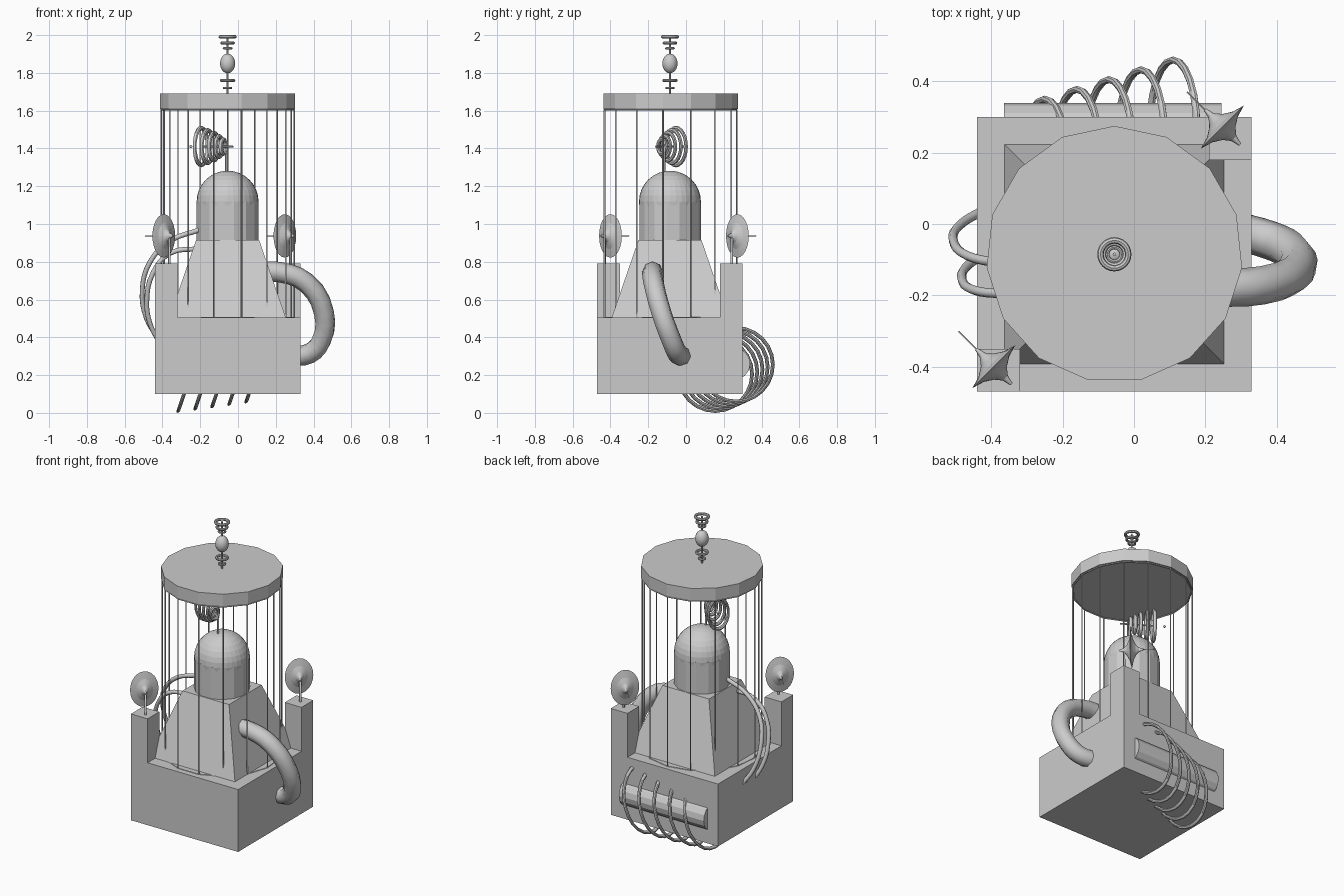
import bpy, bmesh, math
from mathutils import Vector, Matrix

if "Cube" in bpy.data.objects:
    bpy.data.objects.remove(bpy.data.objects["Cube"])

CX, CY = -0.055, -0.085          # axis of the main body
ops = bpy.ops.mesh


def named(name, smooth=False):
    o = bpy.context.object
    o.name = name
    if smooth:
        bpy.ops.object.shade_smooth_by_angle(angle=math.radians(40))
    return o


def box(name, x0, x1, y0, y1, z0, z1):
    ops.primitive_cube_add(size=1, location=((x0+x1)/2, (y0+y1)/2, (z0+z1)/2))
    o = named(name)
    o.scale = (x1-x0, y1-y0, z1-z0)
    return o


def cyl(name, loc, r, z0, z1, n=15, fill='NGON'):
    ops.primitive_cylinder_add(vertices=n, radius=r, depth=z1-z0, end_fill_type=fill,
                               location=(loc[0], loc[1], (z0+z1)/2))
    return named(name)


def torus(name, mat, R, r):
    ops.primitive_torus_add(major_segments=24, minor_segments=8, major_radius=R, minor_radius=r)
    o = named(name, True)
    o.data.transform(mat)
    return o


def ball(name, loc, scale):
    ops.primitive_uv_sphere_add(segments=24, ring_count=12, radius=1, location=loc)
    o = named(name, True)
    o.scale = scale
    return o


def tube(name, pts, r, curved=True, steps=4, sides=2):
    cu = bpy.data.curves.new(name, 'CURVE')
    cu.dimensions = '3D'
    cu.bevel_depth, cu.bevel_resolution, cu.use_fill_caps = r, sides, True
    sp = cu.splines.new('BEZIER')
    sp.resolution_u = steps if curved else 1
    sp.bezier_points.add(len(pts)-1)
    for b, p in zip(sp.bezier_points, pts):
        b.co = p
        b.handle_left_type = b.handle_right_type = 'AUTO' if curved else 'VECTOR'
    o = bpy.data.objects.new(name, cu)
    bpy.context.collection.objects.link(o)
    bpy.ops.object.select_all(action='DESELECT')
    o.select_set(True)
    bpy.context.view_layer.objects.active = o
    bpy.ops.object.convert(target='MESH')
    return bpy.context.object


# base block with two corner posts
box("base", -0.44, 0.33, -0.47, 0.30, 0.10, 0.505)
box("front_post", -0.44, -0.32, -0.47, -0.35, 0.50, 0.79)
box("back_post", 0.21, 0.33, 0.18, 0.30, 0.50, 0.79)

# tapered pedestal, drum and dome
ops.primitive_cone_add(vertices=4, radius1=0.308*math.sqrt(2), radius2=0.167*math.sqrt(2),
                       depth=0.41, location=(CX, CY, 0.71), rotation=(0, 0, math.pi/4))
named("pedestal")
cyl("drum", (CX, CY), 0.165, 0.90, 1.12)
ops.primitive_uv_sphere_add(segments=32, ring_count=16, radius=0.164, location=(CX, CY, 1.118))
named("dome")

# wire cage and lid
cage = cyl("cage", (CX, CY), 0.354, 0.503, 1.605, fill='NOTHING')
wf = cage.modifiers.new("wires", 'WIREFRAME')
wf.thickness, wf.offset, wf.use_boundary = 0.009, 0, True
cyl("lid", (CX, CY), 0.36, 1.61, 1.69)

# mast on the lid with rings and bead
cyl("mast", (CX, CY), 0.005, 1.68, 1.995, 8)
for z, R, r in [(1.72, 0.019, 0.006), (1.76, 0.033, 0.008), (1.93, 0.020, 0.006),
                (1.958, 0.031, 0.008), (1.991, 0.039, 0.009)]:
    torus("mast_ring", Matrix.Translation((CX, CY, z)), R, r)
ball("mast_bead", (CX, CY, 1.85), (0.04, 0.04, 0.052))

# ringed aerial above the dome, flattened sideways
n = Vector((0.84, -0.54, 0)).normalized()
u, v = Vector((0.54, 0.84, 0)).normalized()*0.65, Vector((0, 0, 1))
c0 = Vector((-0.195, -0.053, 1.41))
for t, R in [(0, 0.098), (0.04, 0.087), (0.08, 0.073), (0.112, 0.055), (0.138, 0.038)]:
    p = c0 + n*t
    m = Matrix(((u.x, v.x, n.x, p.x), (u.y, v.y, n.y, p.y), (u.z, v.z, n.z, p.z), (0, 0, 0, 1)))
    torus("aerial_ring", m, R, 0.012)
tube("aerial_axis", [c0, c0 + n*0.2], 0.005, False)
ball("aerial_tip", c0 - n*0.065, (0.008,)*3)
tube("aerial_stem", [(-0.062, -0.115, 1.26), (-0.062, -0.115, 1.41)], 0.006, False)

# two dishes: concave double cones facing back left, on bent rods
a = Vector((-1, 1, 0)).normalized()
s = Vector((1, 1, 0)).normalized()
for c in (Vector((-0.393, -0.40, 0.937)), Vector((0.248, 0.272, 0.937))):
    bm = bmesh.new()
    rings, N = [], 24
    prof = [(0.05, 0.07), (0.12, 0.045), (0.3, 0.026), (0.6, 0.010), (1, 0.0),
            (0.6, -0.010), (0.3, -0.026), (0.12, -0.045), (0.05, -0.07)]
    for f, h in prof:
        rings.append([bm.verts.new(c + a*h + s*(0.085*f*math.cos(2*math.pi*k/N))
                                   + v*(0.115*f*math.sin(2*math.pi*k/N))) for k in range(N)])
    for A, B in zip(rings, rings[1:]):
        for k in range(N):
            bm.faces.new((A[k], A[(k+1) % N], B[(k+1) % N], B[k]))
    bm.faces.new(rings[0])
    bm.faces.new(rings[-1])
    bmesh.ops.recalc_face_normals(bm, faces=bm.faces)
    me = bpy.data.meshes.new("dish")
    bm.to_mesh(me)
    bm.free()
    bpy.context.collection.objects.link(bpy.data.objects.new("dish", me))
    tube("dish_pin", [c, c + a*0.14], 0.002, False)
    base = c - a*0.042
    tube("dish_rod", [(base.x, base.y, 0.78), (base.x, base.y, 0.942), c], 0.007, False)

# thick hose on the right side
tube("thick_hose", [(0.12, -0.175, 0.745), (0.22, -0.178, 0.745), (0.36, -0.172, 0.69),
                    (0.455, -0.13, 0.53), (0.44, -0.075, 0.38), (0.38, -0.045, 0.315),
                    (0.29, -0.02, 0.30)], 0.054, steps=3)

# two thin hoses on the left side
tube("thin_hose", [(-0.20, -0.12, 0.97), (-0.36, -0.11, 0.91), (-0.465, -0.09, 0.80),
                   (-0.507, -0.045, 0.65), (-0.485, 0.0, 0.50), (-0.42, 0.04, 0.39)], 0.013)
tube("thin_hose", [(-0.20, -0.19, 0.87), (-0.36, -0.195, 0.845), (-0.45, -0.185, 0.74),
                   (-0.483, -0.15, 0.59), (-0.465, -0.115, 0.47), (-0.42, -0.085, 0.38)], 0.013)

# horizontal pipe on the back, wrapped by leaning coil loops
ops.primitive_cylinder_add(vertices=15, radius=0.085, depth=0.61,
                           location=(-0.06, 0.255, 0.26), rotation=(0, math.pi/2, 0))
named("back_pipe")
for i in range(5):
    shear = Matrix(((0, 0, 1, 0), (1, 0, 0, 0), (0, 1, 0, 0), (0, 0, 0, 1)))
    shear = Matrix(((1, 0, 0.34, 0), (0, 1, 0, 0), (0, 0, 1, 0), (0, 0, 0, 1))) @ shear
    torus("coil_loop", Matrix.Translation((-0.25+0.09*i, 0.155+0.0275*i, 0.205+0.0125*i)) @ shear,
          0.195, 0.010)
